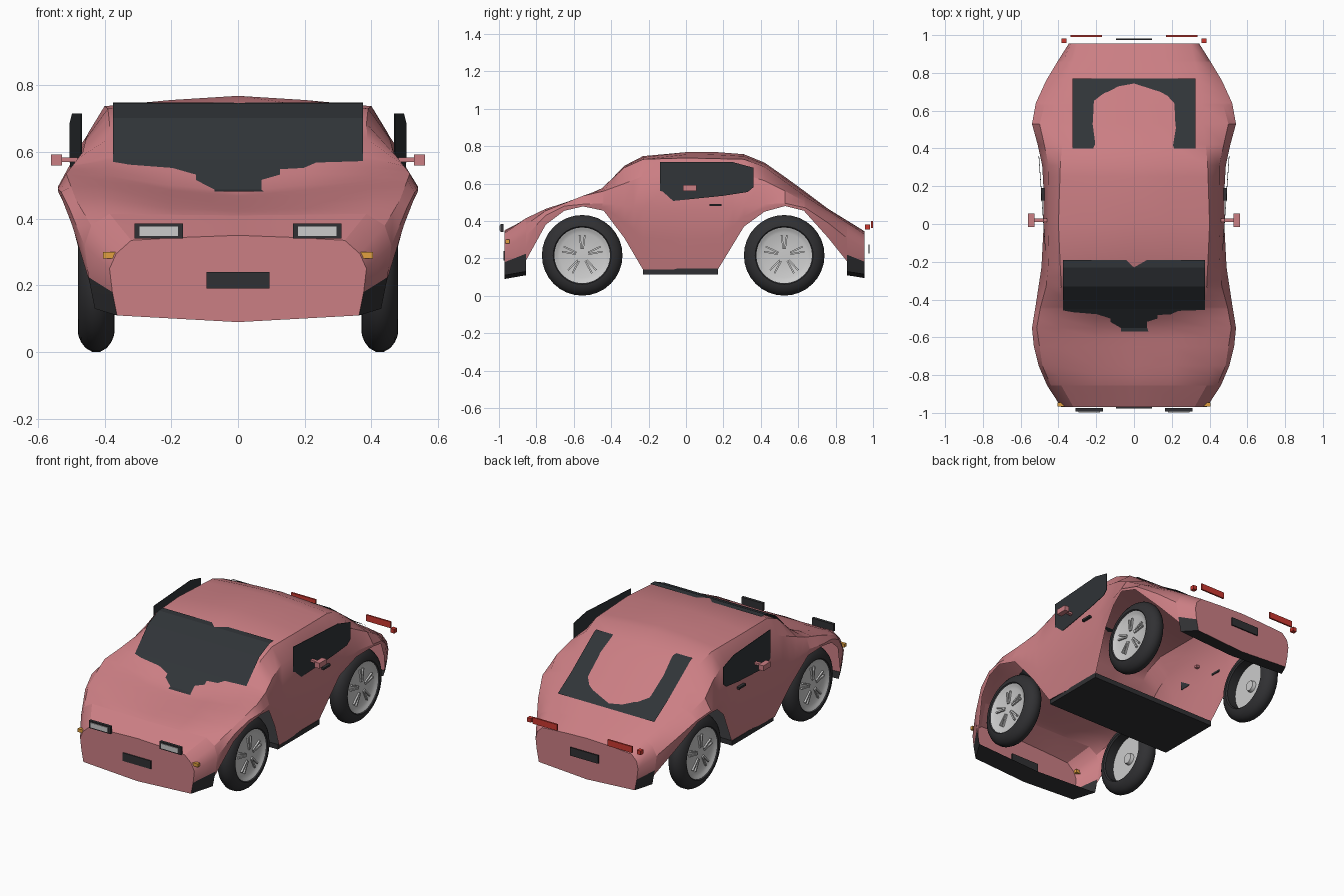
import bpy, bmesh, math
from mathutils import Vector

if "Cube" in bpy.data.objects:
    bpy.data.objects.remove(bpy.data.objects["Cube"])


def material(name, r, g, b):
    m = bpy.data.materials.new(name)
    m.diffuse_color = (r, g, b, 1)
    m.use_nodes = True
    m.node_tree.nodes["Principled BSDF"].inputs["Base Color"].default_value = m.diffuse_color
    return m


PINK = material("pink paint", 0.60, 0.21, 0.23)
DARK = material("dark trim", 0.03, 0.03, 0.033)
GLASS = material("dark glass", 0.03, 0.035, 0.04)
SILVER = material("silver", 0.55, 0.55, 0.55)
RED = material("red lamp", 0.6, 0.04, 0.03)
AMBER = material("amber lamp", 0.75, 0.35, 0.05)


def finish(bm, name, *mats, smooth=None, normals=True):
    if normals:
        bmesh.ops.recalc_face_normals(bm, faces=bm.faces[:])
    me = bpy.data.meshes.new(name)
    bm.to_mesh(me)
    bm.free()
    ob = bpy.data.objects.new(name, me)
    bpy.context.collection.objects.link(ob)
    for m in mats:
        me.materials.append(m)
    if smooth:
        bpy.ops.object.select_all(action='DESELECT')
        ob.select_set(True)
        bpy.context.view_layer.objects.active = ob
        bpy.ops.object.shade_smooth_by_angle(angle=math.radians(smooth))
    return ob


def box(name, x, y, z, mat):
    """Box from (min, max) ranges."""
    bm = bmesh.new()
    bmesh.ops.create_cube(bm, size=1)
    for v in bm.verts:
        v.co = [r[0] + (c + 0.5) * (r[1] - r[0]) for c, r in zip(v.co, (x, y, z))]
    return finish(bm, name, mat)


def pair(name, x, y, z, mat):
    box(name + "_right", x, y, z, mat)
    box(name + "_left", (-x[1], -x[0]), y, z, mat)


def along(line, y):
    """Linear interpolation of a guide line whose points start with y."""
    for a, b in zip(line, line[1:]):
        if y <= b[0]:
            t = (y - a[0]) / (b[0] - a[0])
            return [p + (q - p) * t for p, q in zip(a[1:], b[1:])]
    return list(line[-1][1:])


# Body guide lines: lower edge (y, z), waist, shoulder, roof edge (y, x, z), centre (y, z)
LOWER = [(-.97, .11), (-.856, .13), (-.855, .19), (-.75, .38), (-.65, .455), (-.55, .478),
         (-.44, .455), (-.33, .31), (-.23, .14), (.17, .14), (.31, .37), (.42, .45),
         (.53, .48), (.63, .455), (.76, .31), (.86, .185), (.861, .13), (.955, .115)]
WAIST = [(-.97, .385, .25), (-.855, .46, .32), (-.75, .505, .43), (-.65, .53, .48),
         (-.55, .54, .49), (-.44, .522, .495), (-.23, .49, .47), (0, .478, .46),
         (.17, .478, .46), (.31, .486, .48), (.42, .51, .49), (.53, .54, .495),
         (.64, .52, .47), (.76, .465, .39), (.86, .405, .31), (.955, .345, .25)]
SHOULDER = [(-.97, .365, .295), (-.855, .44, .38), (-.75, .485, .455), (-.55, .515, .535),
            (-.44, .495, .56), (-.33, .465, .60), (-.23, .455, .64), (0, .45, .655),
            (.31, .452, .65), (.42, .475, .615), (.53, .50, .56), (.64, .47, .50),
            (.76, .42, .43), (.955, .335, .295)]
ROOF = [(-.97, .32, .335), (-.855, .385, .415), (-.75, .41, .465), (-.55, .40, .53),
        (-.45, .39, .575), (-.33, .385, .685), (-.23, .39, .73), (0, .40, .737),
        (.31, .39, .73), (.42, .38, .69), (.53, .365, .61), (.64, .355, .53),
        (.76, .345, .455), (.955, .30, .33)]
CENTRE = [(-.97, .35), (-.855, .41), (-.75, .435), (-.65, .455), (-.55, .48), (-.45, .57),
          (-.33, .695), (-.23, .747), (0, .768), (.17, .768), (.31, .757), (.42, .712),
          (.53, .635), (.64, .555), (.76, .465), (.955, .345)]


def section(y):
    zb, = along(LOWER, y)
    xw, zw = along(WAIST, y)
    xs, zs = along(SHOULDER, y)
    xr, zr = along(ROOF, y)
    zt, = along(CENTRE, y)
    h = zw - zb
    dip = 0.02 if y < -.8555 or y > .8605 else 0
    half = [(xw - .16 * h, zb), (xw - .06 * h, zb + h / 2), (xw, zw), (xs, zs), (xr, zr),
            (xr / 2, zr + (zt - zr) * .6)]
    ring = [(0, zb - dip)] + half + [(0, zt)] + [(-x, z) for x, z in reversed(half)]
    return [(x, y, z) for x, z in ring]


# Body: skin over the sections, dark lower ends, open underneath at the wheel arches
bm = bmesh.new()
stations = sorted({p[0] for line in (LOWER, WAIST, ROOF) for p in line} | {-.91, -.8, -.6, -.5, -.38, -.28, .25, .7, .81})
rings = [[bm.verts.new(p) for p in section(y)] for y in stations]
n = len(rings[0])
for y, a, b in zip(stations, rings, rings[1:]):
    end = y < -.8565 or y > .8605
    floor = -.231 < y < .169
    for i in range(n):
        if i in (0, n - 1) and not (end or floor):
            continue
        f = bm.faces.new((a[i], a[(i + 1) % n], b[(i + 1) % n], b[i]))
        if i in (0, n - 1) or end and i in (1, n - 2):
            f.material_index = 1
bm.faces.new(rings[0])
bm.faces.new(rings[-1])
finish(bm, "body", PINK, DARK, smooth=28)


def pane(name, half_width, y0, y1, height):
    """Glass sheet straight across x that dips in and out of the body skin."""
    bm = bmesh.new()
    ys = [y0] + [y for y in stations if y0 < y < y1] + [y1]
    rows = [[bm.verts.new((x, y, height(y))) for x in (-half_width, half_width)] for y in ys]
    for a, b in zip(rows, rows[1:]):
        bm.faces.new((a[0], a[1], b[1], b[0]))
    finish(bm, name, GLASS, normals=False)


pane("windshield", .375, -.57, -.19,
     lambda y: along(ROOF, y)[1] + .017 if y > -.335 else along(CENTRE, y)[0] + .007)
pane("rear_window", .325, .40, .77, lambda y: along(ROOF, y)[1] + .012)

# Side windows: thin upright sheets that splay outward to the rear
WINDOW = [(-.14, .50), (.20, .535), (.33, .555), (.36, .58), (.36, .685), (.25, .715), (-.14, .715)]
for s, side in ((1, "right"), (-1, "left")):
    bm = bmesh.new()
    sheets = [[bm.verts.new((s * (.48 + .07 * y - d), y, z)) for y, z in WINDOW] for d in (0, .003)]
    for sheet in sheets:
        bm.faces.new(sheet)
    for i in range(len(WINDOW)):
        j = (i + 1) % len(WINDOW)
        bm.faces.new((sheets[0][i], sheets[0][j], sheets[1][j], sheets[1][i]))
    finish(bm, "side_window_" + side, GLASS)

# Trim, lamps, plates, mirrors and handles
box("floor_sill", (-.43, .43), (-.23, .17), (.115, .145), DARK)
box("front_plate", (-.095, .095), (-.976, -.962), (.19, .24), DARK)
box("rear_plate", (-.095, .095), (.975, .982), (.225, .275), DARK)
pair("headlight_frame", (.165, .31), (-.993, -.975), (.34, .385), DARK)
pair("headlight_lens", (.18, .295), (-.997, -.985), (.348, .377), SILVER)
pair("turn_signal", (.365, .405), (-.965, -.945), (.28, .30), AMBER)
pair("tail_light", (.17, .335), (.99, 1.0), (.362, .40), RED)
pair("rear_marker", (.357, .383), (.957, .983), (.355, .38), RED)
pair("mirror_arm", (.44, .53), (.01, .03), (.57, .583), PINK)
pair("mirror", (.527, .56), (-.015, .055), (.56, .592), PINK)
pair("door_handle", (.47, .492), (.125, .19), (.48, .492), DARK)


def lathe(name, profile, centre, mat, steps=32):
    """Closed (x, r) profile spun about the x axis."""
    bm = bmesh.new()
    rows = []
    for k in range(steps):
        a = 2 * math.pi * k / steps
        rows.append([bm.verts.new((x, r * math.cos(a), r * math.sin(a))) for x, r in profile])
    for k in range(steps):
        a, b = rows[k], rows[(k + 1) % steps]
        for i in range(len(profile)):
            j = (i + 1) % len(profile)
            bm.faces.new((a[i], a[j], b[j], b[i]))
    bmesh.ops.remove_doubles(bm, verts=bm.verts[:], dist=1e-5)
    bmesh.ops.translate(bm, verts=bm.verts[:], vec=centre)
    return finish(bm, name, mat, smooth=35)


# Wheels: tyre, rim open to the inside, and five pairs of raised ribs
TYRE = [(-.047, .148), (-.055, .155), (-.053, .168), (-.045, .187), (-.032, .204), (-.012, .2155),
        (.012, .2155), (.032, .204), (.045, .187), (.053, .168), (.055, .155), (.047, .148)]
RIM = [(-.01, 0), (-.01, .03), (.01, .035), (.01, .149), (.048, .149), (.042, .137), (.034, .12), (.038, .03), (.038, 0)]
for end, y in (("front", -.555), ("rear", .525)):
    for s, side in ((1, "right"), (-1, "left")):
        c = Vector((s * .425, y, .2165))
        tag = f"_{end}_{side}"
        lathe("tyre" + tag, TYRE, c, DARK)
        lathe("rim" + tag, [(s * x, r) for x, r in RIM], c, SILVER)
        bm = bmesh.new()
        for k in range(5):
            for off in (-.13, .13):
                a = 2 * math.pi * (k + .25) / 5 + off
                for v in bmesh.ops.create_cube(bm, size=1)["verts"]:
                    r, w = .072 + v.co.y * .075, v.co.z * .009
                    v.co = c + Vector((s * (.040 + v.co.x * .012), r * math.cos(a) - w * math.sin(a),
                                       r * math.sin(a) + w * math.cos(a)))
        finish(bm, "rim_ribs" + tag, SILVER)
